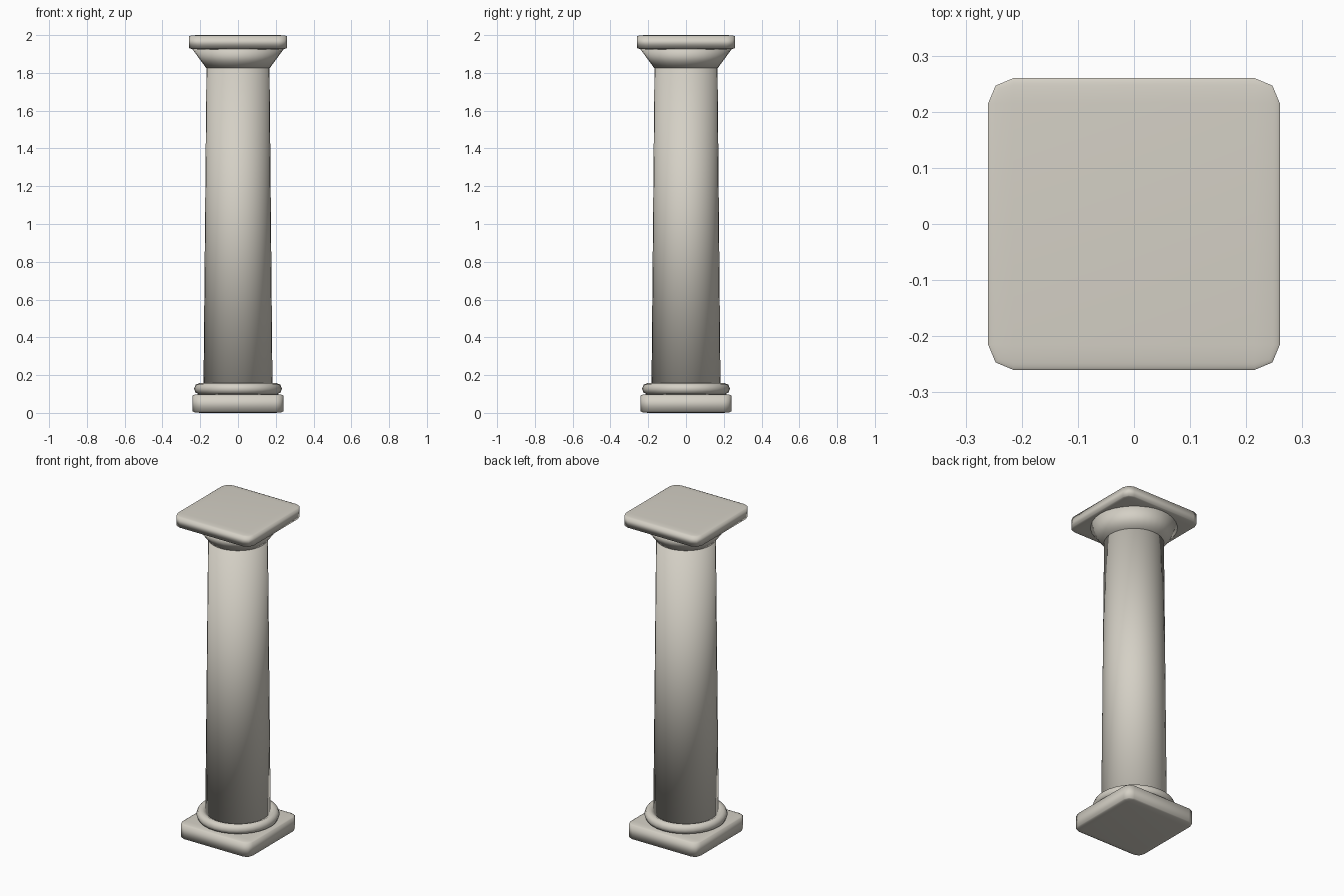
import bpy
import math

SIDES = 32

cube = bpy.data.objects.get("Cube")
if cube:
    bpy.data.objects.remove(cube, do_unlink=True)

# One pale stone colour for the whole column
stone = bpy.data.materials.new("pale_stone")
stone.use_nodes = True
colour = (0.66, 0.63, 0.56, 1.0)
stone.diffuse_color = colour
shader = next(n for n in stone.node_tree.nodes if n.type == 'BSDF_PRINCIPLED')
shader.inputs["Base Color"].default_value = colour
shader.inputs["Roughness"].default_value = 0.8


def finish(name):
    """Name the new part, colour it and shade it smooth."""
    obj = bpy.context.object
    obj.name = name
    obj.data.materials.append(stone)
    bpy.ops.object.shade_smooth()
    return obj


def slab(name, width, bottom, top):
    """Square block with softened edges, flattened in height."""
    bpy.ops.mesh.primitive_cube_add(size=1, location=(0, 0, (bottom + top) / 2))
    obj = finish(name)
    obj.scale = (width, width, top - bottom)
    bevel = obj.modifiers.new("soft_edges", 'BEVEL')
    bevel.width = 0.087
    bevel.segments = 2


def drum(name, r_bottom, r_top, bottom, top):
    """Round tapering part with closed ends."""
    bpy.ops.mesh.primitive_cone_add(
        vertices=SIDES, radius1=r_bottom, radius2=r_top,
        depth=top - bottom, location=(0, 0, (bottom + top) / 2))
    finish(name)


# Square foot
slab("plinth", 0.48, 0.0, 0.10)

# Rounded ring on the foot
bpy.ops.mesh.primitive_torus_add(
    major_radius=0.203, minor_radius=0.03,
    major_segments=SIDES, minor_segments=8, location=(0, 0, 0.128))
finish("base_ring")

# Tapering shaft
drum("shaft", 0.183, 0.167, 0.10, 1.83)

# Flared capital and its square top
drum("capital_flare", 0.168, 0.243, 1.825, 1.927)
slab("capital_slab", 0.52, 1.925, 2.0)
